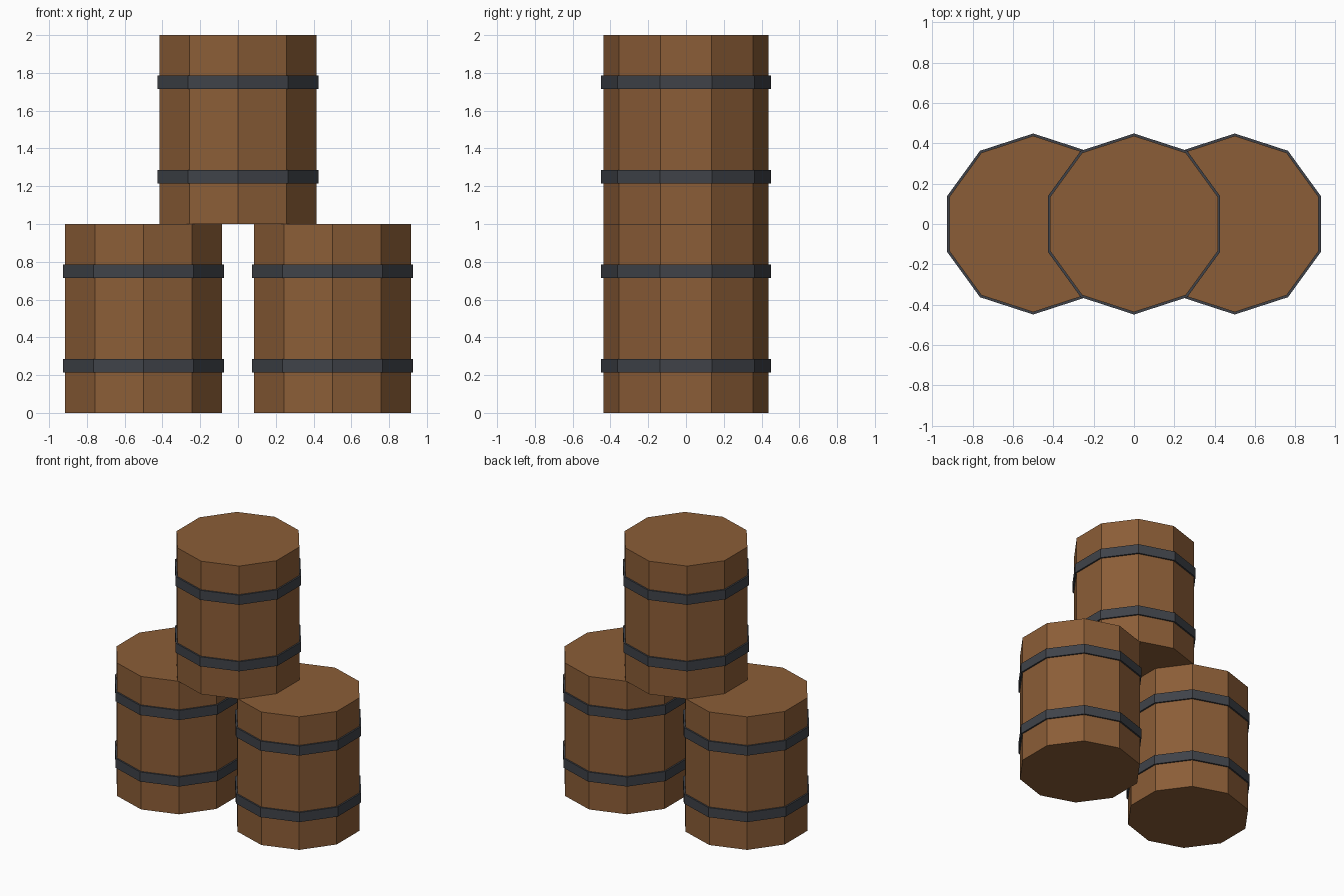
import bpy, bmesh, math

if "Cube" in bpy.data.objects:
    bpy.data.objects.remove(bpy.data.objects["Cube"])

SIDES = 10
R_BODY, R_BAND, BAND_H = 0.437, 0.449, 0.072


def material(name, rgb):
    m = bpy.data.materials.new(name)
    m.diffuse_color = (*rgb, 1)
    m.use_nodes = True
    m.node_tree.nodes["Principled BSDF"].inputs["Base Color"].default_value = m.diffuse_color
    return m


wood = material("wood", (0.26, 0.11, 0.038))
iron = material("iron", (0.05, 0.055, 0.066))


def lathe(name, profile, loc, mat, closed=False):
    """Spin (radius, z) points into a flat-sided solid; open profiles get end caps."""
    bm = bmesh.new()
    rings = []
    for r, z in profile:
        angles = [math.pi / 2 + math.tau * i / SIDES for i in range(SIDES)]
        rings.append([bm.verts.new((r * math.cos(a), r * math.sin(a), z)) for a in angles])
    pairs = list(zip(rings, rings[1:]))
    if closed:
        pairs.append((rings[-1], rings[0]))
    else:
        bm.faces.new(rings[0][::-1])
        bm.faces.new(rings[-1])
    for a, b in pairs:
        for i in range(SIDES):
            j = (i + 1) % SIDES
            bm.faces.new((a[i], a[j], b[j], b[i]))
    bmesh.ops.recalc_face_normals(bm, faces=bm.faces)
    mesh = bpy.data.meshes.new(name)
    bm.to_mesh(mesh)
    bm.free()
    mesh.materials.append(mat)
    obj = bpy.data.objects.new(name, mesh)
    obj.location = loc
    bpy.context.collection.objects.link(obj)
    return obj


def barrel(label, x, z):
    # wooden body
    body = lathe(f"{label}_barrel_body", [(R_BODY, 0), (R_BODY, 1)], (x, 0, z), wood)
    # two iron hoops wrapped round the body
    h, inner = BAND_H / 2, R_BODY - 0.004
    hoop = [(inner, -h), (R_BAND, -h), (R_BAND, h), (inner, h)]
    for part, dz in (("lower", 0.25), ("upper", 0.75)):
        band = lathe(f"{label}_barrel_{part}_hoop", hoop, (0, 0, dz), iron, closed=True)
        band.parent = body


# two barrels side by side, one stacked on top
barrel("left", -0.5, 0)
barrel("right", 0.5, 0)
barrel("top", 0, 1)
